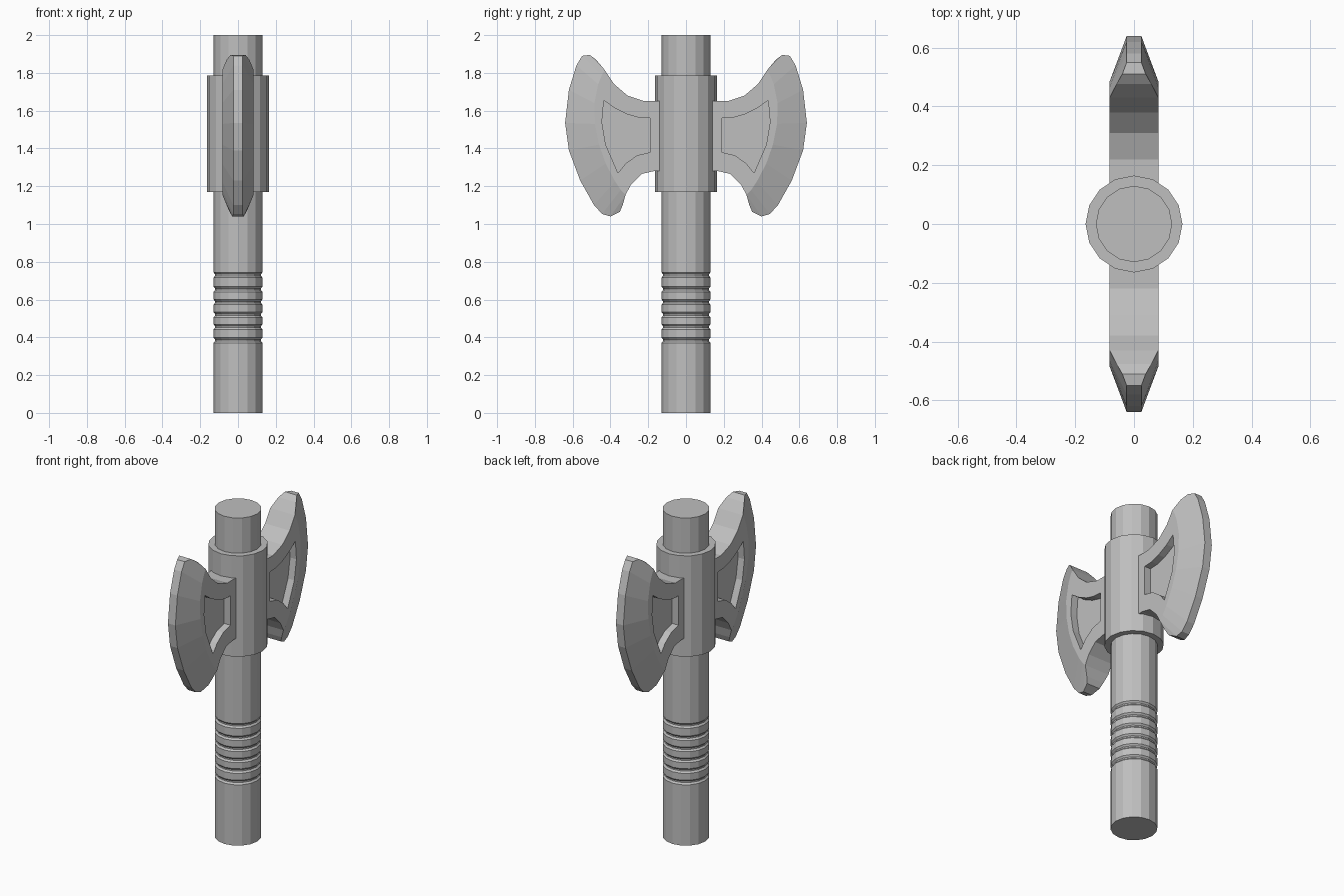
import bpy, bmesh, math

cube = bpy.data.objects.get("Cube")
if cube:
    bpy.data.objects.remove(cube)

grey = bpy.data.materials.new("plain_grey")
grey.use_nodes = True
grey.diffuse_color = (0.52, 0.52, 0.52, 1)
grey.node_tree.nodes["Principled BSDF"].inputs["Base Color"].default_value = grey.diffuse_color


def finish(name, bm):
    bmesh.ops.recalc_face_normals(bm, faces=bm.faces[:])
    mesh = bpy.data.meshes.new(name)
    bm.to_mesh(mesh)
    bm.free()
    mesh.materials.append(grey)
    obj = bpy.data.objects.new(name, mesh)
    bpy.context.collection.objects.link(obj)
    return obj


def lathe(name, profile, sides=16):
    """Turn (radius, z) points around the z axis and cap both ends."""
    bm = bmesh.new()
    rings = [[bm.verts.new((r * math.cos(i * math.tau / sides),
                            r * math.sin(i * math.tau / sides), z))
              for i in range(sides)] for r, z in profile]
    for low, high in zip(rings, rings[1:]):
        for i in range(sides):
            j = (i + 1) % sides
            bm.faces.new((low[i], low[j], high[j], high[i]))
    bm.faces.new(rings[0])
    bm.faces.new(rings[-1])
    return finish(name, bm)


# Handle with six grip grooves
R = 0.13
profile = [(R, 0)]
for z in (0.385, 0.455, 0.52, 0.587, 0.655, 0.73):
    profile += [(R, z - 0.014), (R - 0.009, z - 0.004), (R - 0.009, z + 0.004), (R, z + 0.014)]
profile.append((R, 2))
lathe("handle", profile)

# Sleeve that holds the blades
lathe("sleeve", [(0.165, 1.17), (0.165, 1.785)])

# Blade outline as (y, z): neck, bevel start and cutting edge with half thickness
HALF, EDGE, FLOOR = 0.083, 0.025, 0.04
neck_top = [(0.1, 1.65), (0.22, 1.65), (0.31, 1.68), (0.38, 1.74)]
neck_bottom = [(0.29, 1.21), (0.235, 1.265), (0.17, 1.28), (0.1, 1.28)]
top, bottom = (0.43, 1.815), (0.32, 1.155)
bevel = [top, top, (0.445, 1.79), (0.465, 1.74), (0.485, 1.64), (0.482, 1.53), (0.46, 1.42),
         (0.425, 1.32), (0.375, 1.225), (0.345, 1.18), bottom, bottom, bottom]
edge = [(0.476, 1.87, 0.06), (0.51, 1.895, 0.04), (0.55, 1.89, EDGE), (0.58, 1.84, EDGE),
        (0.62, 1.71, EDGE), (0.64, 1.535, EDGE), (0.62, 1.39, EDGE), (0.56, 1.23, EDGE),
        (0.487, 1.10, EDGE), (0.444, 1.053, EDGE), (0.40, 1.04, 0.03), (0.35, 1.065, 0.045),
        (0.335, 1.10, 0.06)]
recess = [(0.19, 1.56), (0.25, 1.563), (0.31, 1.58), (0.38, 1.615), (0.435, 1.655),
          (0.445, 1.54), (0.425, 1.42), (0.36, 1.27), (0.32, 1.32), (0.26, 1.363), (0.19, 1.38)]


def blade(name, side):
    bm = bmesh.new()
    cache = {}

    def vert(y, z, x=HALF):
        key = (y, z, x)
        if key not in cache:
            cache[key] = bm.verts.new((x, side * y, z))
        return cache[key]

    def face(*verts):
        unique = list(dict.fromkeys(verts))
        if len(unique) > 2:
            bm.faces.new(unique)

    # Bevelled cutting strip
    for i in range(len(edge) - 1):
        face(vert(*bevel[i]), vert(*edge[i]), vert(*edge[i + 1]), vert(*bevel[i + 1]))
    # Rim down to the middle plane
    rim = neck_top + [top] + edge + [bottom] + neck_bottom
    for a, b in zip(rim, rim[1:] + rim[:1]):
        face(vert(*a), vert(*b), vert(*b[:2], 0), vert(*a[:2], 0))
    # Recess walls and floor
    for a, b in zip(recess, recess[1:] + recess[:1]):
        face(vert(*a), vert(*b), vert(*b, FLOOR), vert(*a, FLOOR))
    face(*[vert(*p, FLOOR) for p in recess])
    # Flat cheek around the recess
    loops = []
    for points in (neck_top + list(dict.fromkeys(bevel)) + neck_bottom, recess):
        for a, b in zip(points, points[1:] + points[:1]):
            pair = (vert(*a), vert(*b))
            loops.append(bm.edges.get(pair) or bm.edges.new(pair))
    bmesh.ops.triangle_fill(bm, edges=loops, use_dissolve=False, normal=(1, 0, 0))
    # Mirror to the other cheek
    copy = bmesh.ops.duplicate(bm, geom=bm.verts[:] + bm.edges[:] + bm.faces[:])
    for item in copy["geom"]:
        if isinstance(item, bmesh.types.BMVert):
            item.co.x *= -1
    bmesh.ops.remove_doubles(bm, verts=bm.verts[:], dist=0.0001)
    return finish(name, bm)


blade("front_blade", -1)
blade("back_blade", 1)
